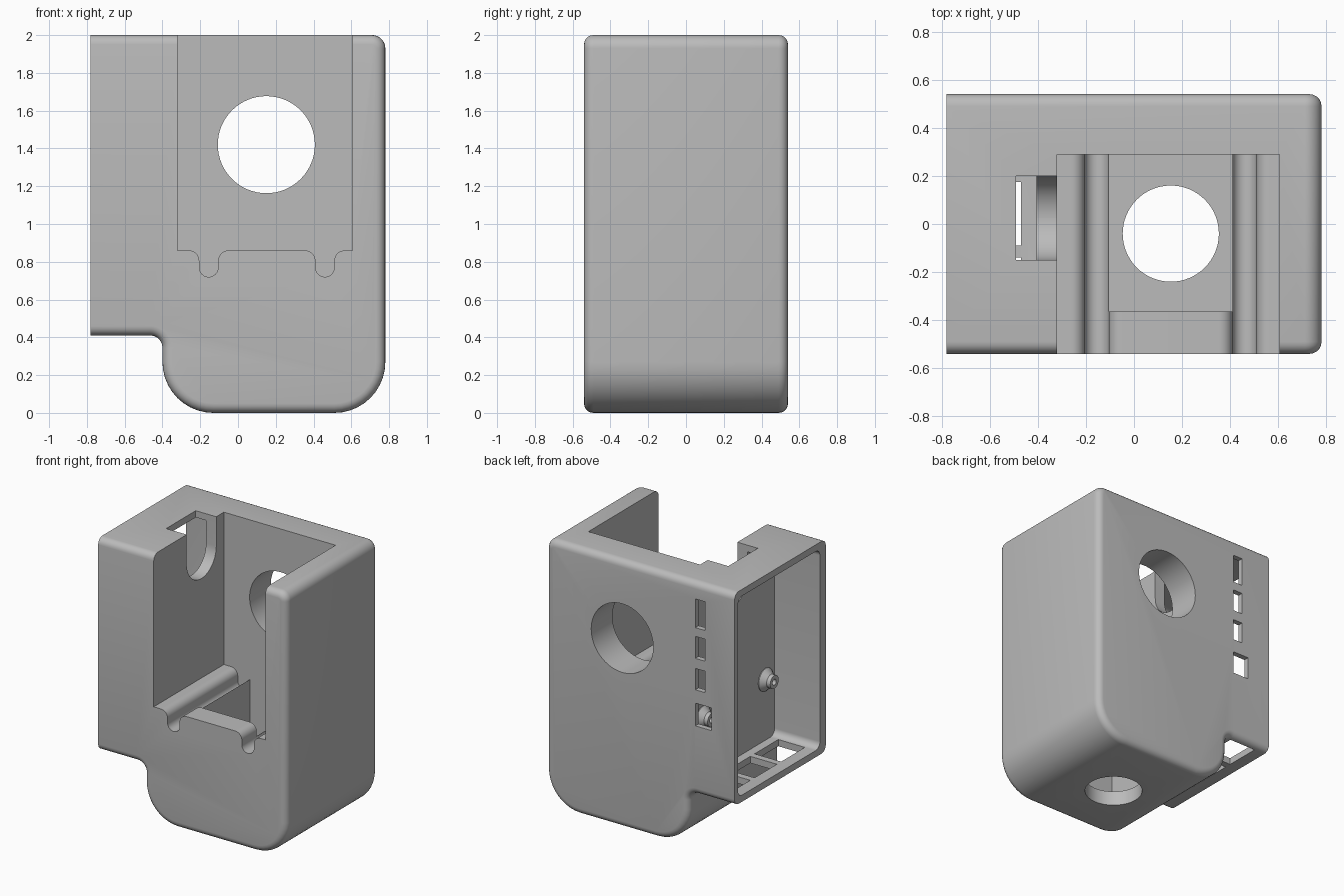
import bpy, bmesh, math
from mathutils import Vector

cube = bpy.data.objects.get("Cube")
if cube:
    bpy.data.objects.remove(cube, do_unlink=True)

grey = bpy.data.materials.new("plain grey")
grey.use_nodes = True
colour = (0.5, 0.5, 0.5, 1)
grey.diffuse_color = colour
grey.node_tree.nodes["Principled BSDF"].inputs["Base Color"].default_value = colour


def make(name, bm):
    bmesh.ops.recalc_face_normals(bm, faces=bm.faces)
    mesh = bpy.data.meshes.new(name)
    bm.to_mesh(mesh)
    bm.free()
    ob = bpy.data.objects.new(name, mesh)
    bpy.context.collection.objects.link(ob)
    mesh.materials.append(grey)
    return ob


def rounded(corners, steps=10):
    """Round each (a, b, radius) corner of a closed outline."""
    out = []
    for i, (a, b, r) in enumerate(corners):
        p = Vector((a, b))
        if r == 0:
            out.append(p)
            continue
        u = (Vector(corners[i - 1][:2]) - p).normalized()
        v = (Vector(corners[(i + 1) % len(corners)][:2]) - p).normalized()
        centre = p + (u + v) * r
        for k in range(steps + 1):
            t = math.pi / 2 * k / steps
            out.append(centre - v * r * math.cos(t) - u * r * math.sin(t))
    return out


def prism(name, outline, axis, lo, hi, bevel=0):
    """Extrude an outline along x or y, or along z for a plan outline."""
    place = {"x": lambda a, b, d: (d, a, b), "y": lambda a, b, d: (a, d, b),
             "z": lambda a, b, d: (a, b, d)}[axis]
    bm = bmesh.new()
    rings = [[bm.verts.new(place(p[0], p[1], d)) for p in outline] for d in (lo, hi)]
    caps = [bm.faces.new(r) for r in rings]
    n = len(outline)
    for i in range(n):
        j = (i + 1) % n
        bm.faces.new((rings[0][i], rings[0][j], rings[1][j], rings[1][i]))
    if bevel:
        rim = list({e for f in caps for e in f.edges})
        bmesh.ops.recalc_face_normals(bm, faces=bm.faces)
        bmesh.ops.bevel(bm, geom=rim, offset=bevel, segments=5, profile=0.5,
                        affect='EDGES', clamp_overlap=False)
    return make(name, bm)


def box(name, x0, x1, y0, y1, z0, z1):
    return prism(name, [(x0, y0), (x1, y0), (x1, y1), (x0, y1)], "z", z0, z1)


def circle(a, b, r, n=64):
    return [(a + r * math.cos(2 * math.pi * k / n), b + r * math.sin(2 * math.pi * k / n))
            for k in range(n)]


def boolean(target, tool, operation='DIFFERENCE'):
    mod = target.modifiers.new("cut", 'BOOLEAN')
    mod.object = tool
    mod.operation = operation
    mod.solver = 'EXACT'
    bpy.context.view_layer.objects.active = target
    bpy.ops.object.modifier_apply(modifier=mod.name)
    bpy.data.objects.remove(tool, do_unlink=True)


# Outer shell with softened edges, made overlong and trimmed flat on its open side
outline = rounded([(-1, 0.41, 0), (-0.4, 0.41, 0.065), (-0.4, 0, 0.27),
                   (0.78, 0, 0.27), (0.78, 2, 0.07), (-1, 2, 0)])
body = prism("housing", outline, "y", -0.54, 0.54, bevel=0.05)
boolean(body, box("trim", -1.3, -0.78, -1, 1, -1, 3))

# Main bay, open to the top and front, with two round-bottomed grooves in its floor
bay = [(-0.32, 2.2, 0), (-0.32, 0.86, 0)]
for x in (-0.155, 0.46):
    bay += [(x - 0.05, 0.86, 0.055), (x - 0.05, 0.72, 0.0499),
            (x + 0.05, 0.72, 0.0499), (x + 0.05, 0.86, 0.055)]
bay += [(0.605, 0.86, 0), (0.605, 2.2, 0)]
boolean(body, prism("bay_cut", rounded(bay), "y", -0.8, 0.29))

# Deep pocket below the bay, with round holes in the floor and the back wall
boolean(body, box("pocket_cut", -0.105, 0.41, -0.365, 0.29, 0.11, 1))
boolean(body, prism("floor_hole_cut", circle(0.153, -0.04, 0.2), "z", -0.2, 0.3))
boolean(body, prism("back_hole_cut", circle(0.15, 1.42, 0.257), "y", 0.2, 0.8))

# Side compartment
side = rounded([(-0.47, 0.46, 0.05), (0.5, 0.46, 0.05), (0.5, 1.95, 0.05), (-0.47, 1.95, 0.05)])
boolean(body, prism("side_cut", side, "x", -1, -0.405))

# Cable passage: U slot through the dividing wall and notch in the top
slot = rounded([(-0.15, 2.2, 0), (-0.15, 1.605, 0.1749), (0.2, 1.605, 0.1749), (0.2, 2.2, 0)], 16)
boolean(body, prism("cable_slot_cut", slot, "x", -0.45, -0.3))
boolean(body, box("cable_notch_cut", -0.49, -0.4, -0.15, 0.2, 1.9, 2.2))

# Port windows in the back wall
for z0, z1, x0 in ((1.66, 1.875, -0.535), (1.43, 1.595, -0.535),
                   (1.195, 1.355, -0.535), (0.925, 1.095, -0.59)):
    boolean(body, box("port_cut", x0, -0.455, 0.45, 0.7, z0, z1))

# Openings under the side compartment
for y0, y1 in ((-0.42, -0.14), (-0.09, 0.175), (0.225, 0.49)):
    boolean(body, box("bottom_port_cut", -0.69, -0.47, y0, y1, 0.3, 0.55))

bpy.ops.object.select_all(action='DESELECT')
body.select_set(True)
bpy.context.view_layer.objects.active = body
bpy.ops.object.shade_smooth_by_angle(angle=math.radians(30))

# Flared screw posts on the dividing wall, each with a screw hole
for side_name, y in (("front", -0.36), ("back", 0.38)):
    bm = bmesh.new()
    profile = [(0.085, -0.4), (0.085, -0.41), (0.05, -0.45), (0.05, -0.48),
               (0.022, -0.48), (0.022, -0.42)]
    rings = [[bm.verts.new((x, y + a, 0.915 + b)) for a, b in circle(0, 0, r, 24)]
             for r, x in profile]
    for a, b in zip(rings, rings[1:]):
        for i in range(24):
            j = (i + 1) % 24
            bm.faces.new((a[i], a[j], b[j], b[i]))
    bm.faces.new(rings[0])
    bm.faces.new(rings[-1])
    post = make(side_name + "_screw_post", bm)
    bpy.ops.object.select_all(action='DESELECT')
    post.select_set(True)
    bpy.context.view_layer.objects.active = post
    bpy.ops.object.shade_smooth_by_angle(angle=math.radians(30))
